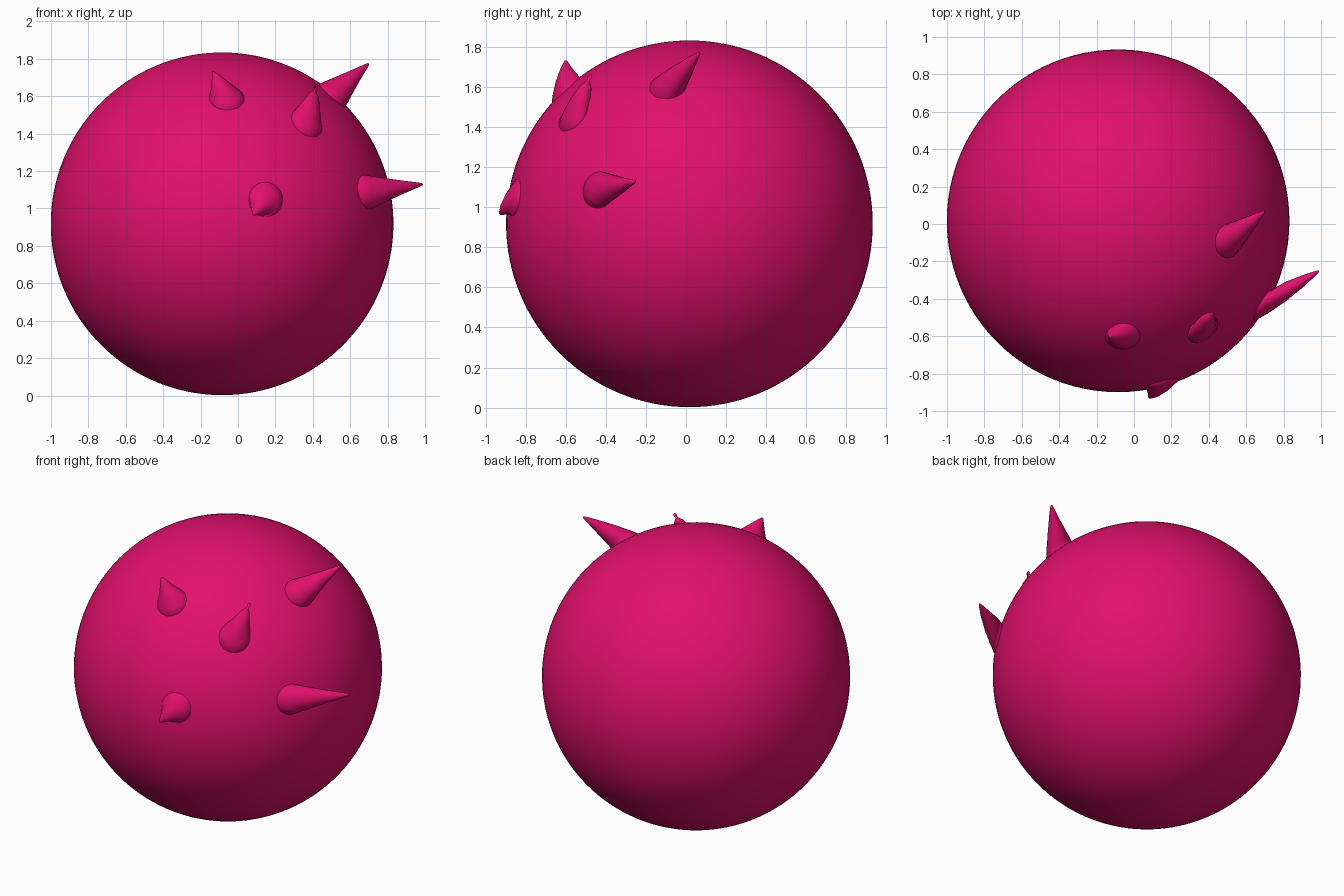
import bpy, bmesh, math
from mathutils import Vector

if "Cube" in bpy.data.objects:
    bpy.data.objects.remove(bpy.data.objects["Cube"])

C, R = Vector((-0.085, 0.017, 0.918)), 0.916
mat = bpy.data.materials.new("pink")
mat.diffuse_color = (0.76, 0.005, 0.15, 1)
mat.use_nodes = True
mat.node_tree.nodes["Principled BSDF"].inputs["Base Color"].default_value = mat.diffuse_color


def finish(name, bm):
    me = bpy.data.meshes.new(name)
    bmesh.ops.recalc_face_normals(bm, faces=bm.faces)
    for f in bm.faces:
        f.smooth = True
    bm.to_mesh(me)
    bm.free()
    me.materials.append(mat)
    ob = bpy.data.objects.new(name, me)
    bpy.context.collection.objects.link(ob)
    return ob


# Round body
bm = bmesh.new()
bmesh.ops.create_uvsphere(bm, u_segments=96, v_segments=64, radius=R)
bmesh.ops.translate(bm, verts=bm.verts, vec=C)
finish("body", bm)

# Spikes: leaning cones whose base ring lies on the body surface
PROFILE = [(-0.15, 0.100), (0, 0.092), (0.15, 0.079), (0.4, 0.056),
           (0.7, 0.030), (0.92, 0.012), (0.98, 0.006)]
N = 24


def spike(name, base, tip):
    tip = Vector(tip)
    n = (Vector(base) - C).normalized()
    base = C + n * R
    axis = (tip - base).normalized()
    bm = bmesh.new()
    rings = []
    for t, r in PROFILE:
        # rings turn from the surface normal towards the spike axis
        d = n.lerp(axis, max(0, min(t, 1))).normalized()
        u = d.orthogonal().normalized()
        u = (Vector((0.3, 0.2, 1)).cross(d)).normalized()
        v = d.cross(u)
        c = base + (tip - base) * t if t >= 0 else base - n * 0.04
        rings.append([bm.verts.new(c + r * (u * math.cos(a) + v * math.sin(a)))
                      for a in (2 * math.pi * i / N for i in range(N))])
    for a, b in zip(rings, rings[1:]):
        for i in range(N):
            j = (i + 1) % N
            bm.faces.new((a[i], a[j], b[j], b[i]))
    end = bm.verts.new(tip)
    for i in range(N):
        bm.faces.new((rings[-1][i], rings[-1][(i + 1) % N], end))
    bm.faces.new(rings[0][::-1])
    finish(name, bm)


spike("spike_top_left", (-0.06, -0.60, 1.59), (-0.135, -0.60, 1.735))
spike("spike_middle", (0.37, -0.565, 1.46), (0.42, -0.475, 1.665))
spike("spike_top_right", (0.51, -0.09, 1.61), (0.70, 0.07, 1.775))
spike("spike_right", (0.70, -0.44, 1.09), (0.99, -0.25, 1.13))
spike("spike_front", (0.15, -0.86, 1.05), (0.08, -0.93, 0.965))
